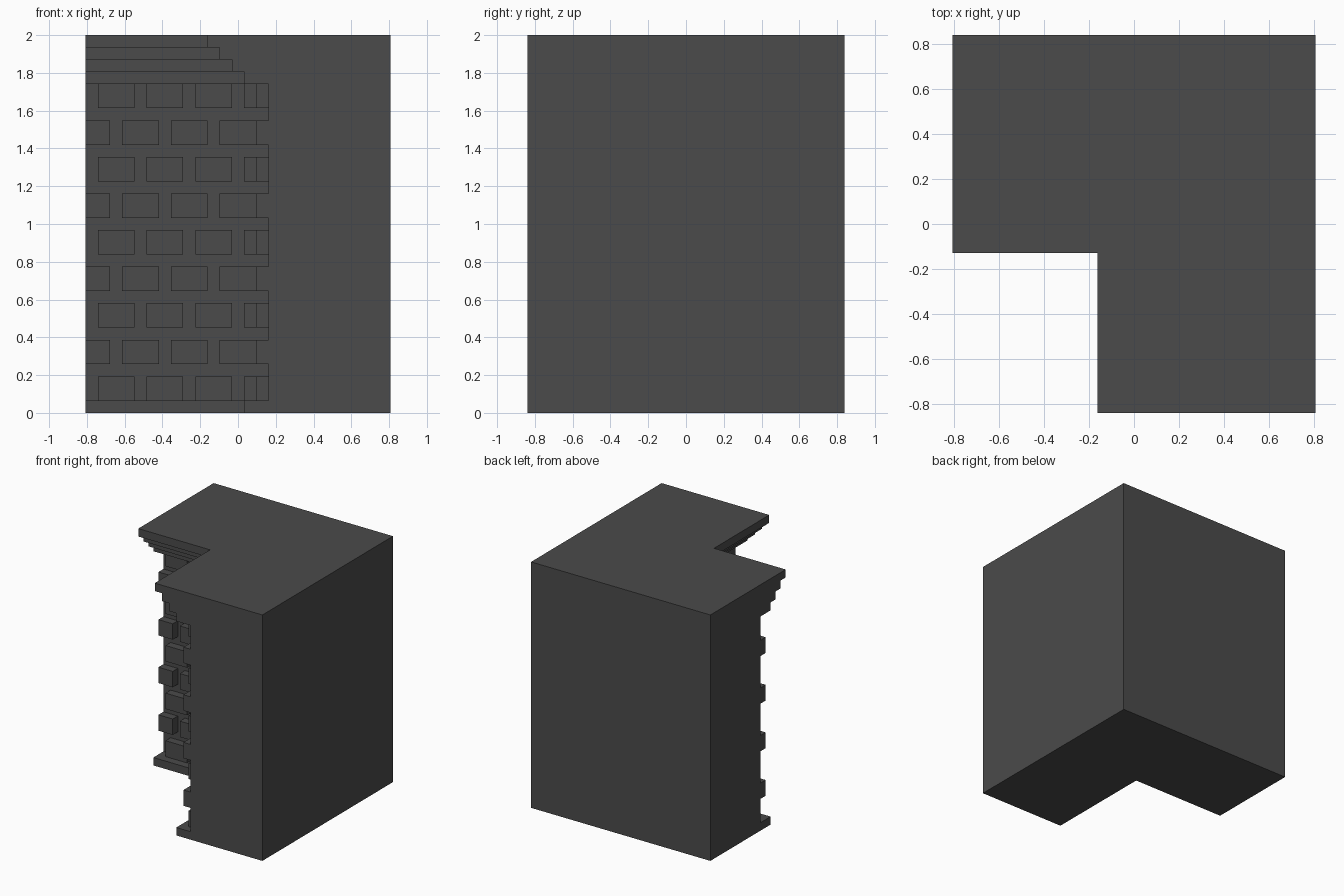
import bpy
import bmesh
from mathutils import Vector

cube = bpy.data.objects.get("Cube")
if cube:
    bpy.data.objects.remove(cube, do_unlink=True)

U = 2 / 31               # one modelling unit: the block is 25 x 26 x 31
HX, HY, TOP = 12.5, 13, 31
WALL_X, WALL_Y = 2.5, 3  # recessed faces of the notch

stone = bpy.data.materials.new("dark grey stone")
stone.use_nodes = True
GREY = (0.07, 0.07, 0.07, 1)
stone.diffuse_color = GREY
stone.node_tree.nodes["Principled BSDF"].inputs["Base Color"].default_value = GREY


def finish(bm, name):
    bmesh.ops.recalc_face_normals(bm, faces=bm.faces)
    bmesh.ops.scale(bm, vec=(U, U, U), verts=bm.verts)
    mesh = bpy.data.meshes.new(name)
    bm.to_mesh(mesh)
    bm.free()
    mesh.materials.append(stone)
    obj = bpy.data.objects.new(name, mesh)
    bpy.context.collection.objects.link(obj)
    return obj


def add_box(bm, low, high):
    low, high = Vector(low), Vector(high)
    verts = bmesh.ops.create_cube(bm, size=1)["verts"]
    for v in verts:
        v.co = (low + high) / 2 + v.co * (high - low)


# Moulding profile of the inner corner: (projection from wall, height)
profile = [(2, 0), (2, 1), (0, 1), (0, 27)]
for step in range(4):
    profile += [(2 + step, 27 + step), (2 + step, 28 + step)]

# L-shaped body with the moulding mitred round its inner corner
bm = bmesh.new()
rings = []
for out, z in profile:
    x, y = WALL_X - out, WALL_Y - out
    rings.append([bm.verts.new(p) for p in ((x, -HY, z), (x, y, z), (-HX, y, z))])
outer = [[bm.verts.new((x, y, z)) for x, y in ((-HX, HY), (HX, HY), (HX, -HY))]
         for z in (0, TOP)]
for a, b in zip(rings, rings[1:]):
    for i in range(2):
        bm.faces.new((a[i], a[i + 1], b[i + 1], b[i]))
low, high = outer
for i in range(2):
    bm.faces.new((low[i], low[i + 1], high[i + 1], high[i]))
bm.faces.new([r[0] for r in rings] + [high[2], low[2]])   # front end
bm.faces.new([r[2] for r in rings] + [high[0], low[0]])   # side end
bm.faces.new(rings[0] + low)                              # underside
bm.faces.new(rings[-1] + high)                            # top
finish(bm, "corner_block")


def brick_spans(row, start, end):
    """Running bond: three-unit bricks with one-unit joints, clipped to the wall."""
    first = start + 1 if row % 2 == 0 else start - 1
    spans = []
    while first < end:
        spans.append((max(first, start), min(first + 3, end)))
        first += 4
    return spans


# Raised bricks on the two recessed walls
back, side = bmesh.new(), bmesh.new()
for row in range(9):
    z = 1 + 3 * row
    for a, b in brick_spans(row, -HX, WALL_X):
        add_box(back, (a, WALL_Y - 1, z), (b, WALL_Y, z + 2))
    for a, b in brick_spans(row, -HY, WALL_Y):
        add_box(side, (WALL_X - 1, a, z), (WALL_X, b, z + 2))
finish(back, "back_wall_bricks")
finish(side, "side_wall_bricks")
